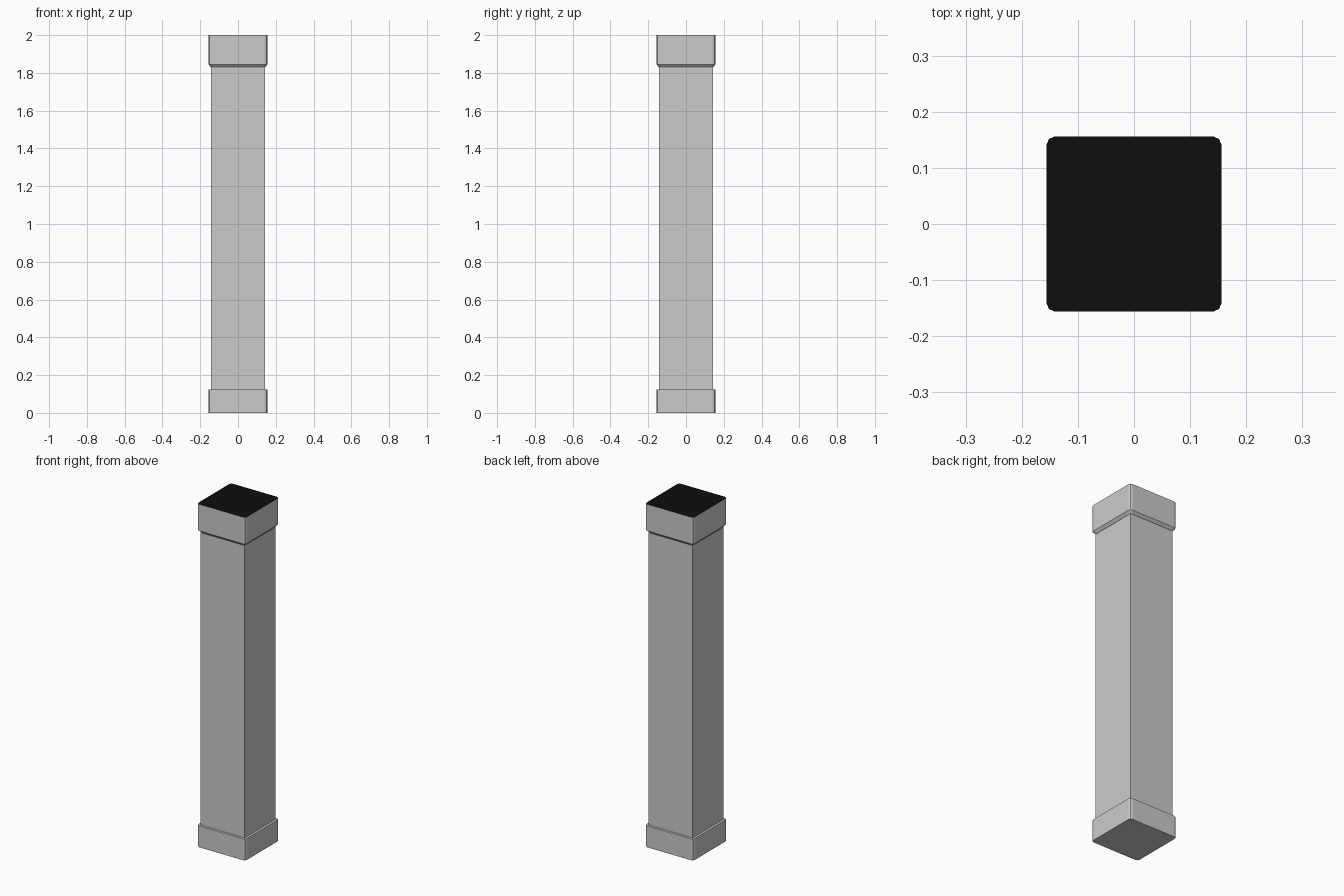
import bpy
import math

if "Cube" in bpy.data.objects:
    bpy.data.objects.remove(bpy.data.objects["Cube"])


def square_ring(half, radius):
    """Square outline with two-segment rounded corners (sharp if radius is 0)."""
    if radius == 0:
        return [(half, half), (-half, half), (-half, -half), (half, -half)]
    c = half - radius
    pts = []
    for q in range(4):
        mid = math.radians(45 + 90 * q)
        cx, cy = c * math.copysign(1, math.cos(mid)), c * math.copysign(1, math.sin(mid))
        for step in (-45, 0, 45):
            a = mid + math.radians(step)
            pts.append((cx + radius * math.cos(a), cy + radius * math.sin(a)))
    return pts


def loft(name, levels, radius):
    """Stack square rings given as (z, half width) and close both ends."""
    verts, faces = [], []
    for z, half in levels:
        ring = square_ring(half, radius)
        verts += [(x, y, z) for x, y in ring]
    n = len(ring)
    for k in range(len(levels) - 1):
        for i in range(n):
            j = (i + 1) % n
            faces.append((k * n + i, k * n + j, (k + 1) * n + j, (k + 1) * n + i))
    faces.append(tuple(reversed(range(n))))
    faces.append(tuple(range(len(verts) - n, len(verts))))
    mesh = bpy.data.meshes.new(name)
    mesh.from_pydata(verts, [], faces)
    mesh.update()
    obj = bpy.data.objects.new(name, mesh)
    bpy.context.collection.objects.link(obj)
    return obj


# Foot block and sharp-cornered shaft
loft("base", [(0, 0.156), (0.125, 0.156)], 0.015)
loft("shaft", [(0.125, 0.142), (1.83, 0.142)], 0)

# Cap with sloped underside
cap = loft("cap", [(1.83, 0.143), (1.845, 0.156), (2.0, 0.156)], 0.015)

# Black top face on the cap
grey = bpy.data.materials.new("grey")
grey.diffuse_color = (0.8, 0.8, 0.8, 1)
grey.use_nodes = True
grey.node_tree.nodes["Principled BSDF"].inputs["Base Color"].default_value = grey.diffuse_color
black = bpy.data.materials.new("black")
black.diffuse_color = (0.004, 0.004, 0.004, 1)
black.use_nodes = True
black.node_tree.nodes["Principled BSDF"].inputs["Base Color"].default_value = black.diffuse_color
cap.data.materials.append(grey)
cap.data.materials.append(black)
cap.data.polygons[-1].material_index = 1
